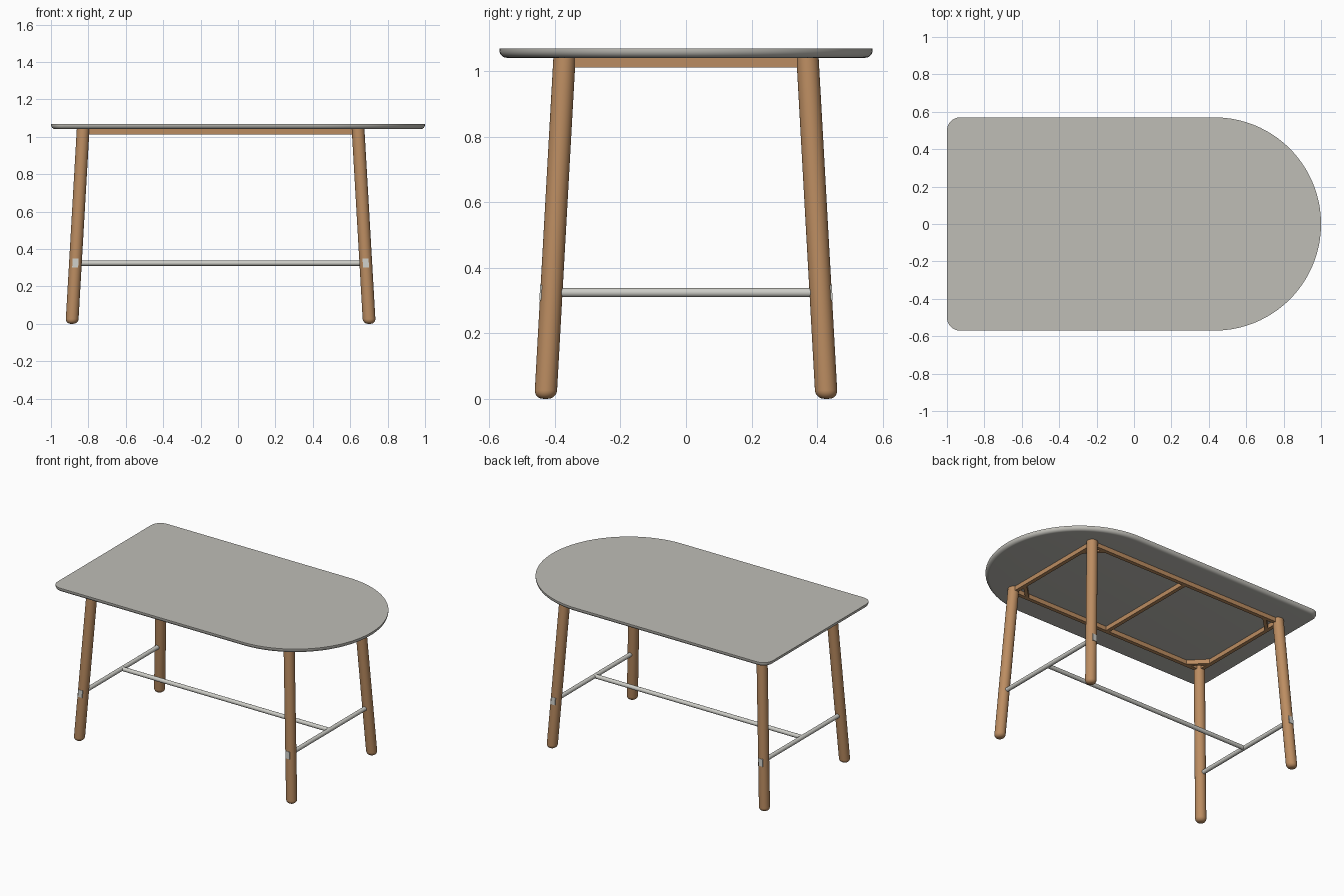
import bpy, bmesh, math
from mathutils import Vector

if "Cube" in bpy.data.objects:
    bpy.data.objects.remove(bpy.data.objects["Cube"])


def material(name, rgb):
    m = bpy.data.materials.new(name)
    m.diffuse_color = (*rgb, 1)
    m.use_nodes = True
    m.node_tree.nodes["Principled BSDF"].inputs["Base Color"].default_value = m.diffuse_color
    return m


GREY = material("warm grey laminate", (0.52, 0.51, 0.47))
WOOD = material("oak wood", (0.50, 0.265, 0.12))
METAL = material("light metal", (0.61, 0.61, 0.57))


def finish(name, bm, mat):
    bmesh.ops.recalc_face_normals(bm, faces=bm.faces)
    me = bpy.data.meshes.new(name)
    bm.to_mesh(me)
    bm.free()
    me.polygons.foreach_set("use_smooth", [True] * len(me.polygons))
    me.set_sharp_from_angle(angle=math.radians(32))
    me.materials.append(mat)
    ob = bpy.data.objects.new(name, me)
    bpy.context.collection.objects.link(ob)
    return ob


def loft(name, rings, mat):
    """Skin a stack of equal-length closed rings and cap both ends."""
    bm = bmesh.new()
    vs = [[bm.verts.new(p) for p in r] for r in rings]
    n = len(vs[0])
    for a, b in zip(vs, vs[1:]):
        for i in range(n):
            j = (i + 1) % n
            bm.faces.new((a[i], a[j], b[j], b[i]))
    bm.faces.new(vs[0][::-1])
    bm.faces.new(vs[-1])
    return finish(name, bm, mat)


def rod(name, a, b, r, mat, n=24):
    a, b = Vector(a), Vector(b)
    q = (b - a).to_track_quat('Z', 'Y')
    circ = [q @ Vector((r * math.cos(t), r * math.sin(t), 0))
            for t in (2 * math.pi * i / n for i in range(n))]
    return loft(name, [[a + c for c in circ], [b + c for c in circ]], mat)


def bar(name, a, b, width, z0, z1, mat):
    """Rectangular bar between two plan points."""
    a, b = Vector((*a, 0)), Vector((*b, 0))
    d = (b - a).normalized()
    s = Vector((-d.y, d.x, 0)) * width / 2
    plan = [a - s, b - s, b + s, a + s]
    return loft(name, [[p + Vector((0, 0, z)) for p in plan] for z in (z0, z1)], mat)


# Table top: one half-round end, two small corners, rounded lower edge
Z_UNDER, Z_TOP, R = 1.041, 1.069, 0.57


def outline(inset, z):
    pts = []
    for cx, cy, r, a0, a1, n in ((1 - R, 0, R, -90, 90, 64),
                                 (-0.93, 0.50, 0.07, 90, 180, 12),
                                 (-0.93, -0.50, 0.07, 180, 270, 12)):
        for i in range(n + 1):
            t = math.radians(a0 + (a1 - a0) * i / n)
            pts.append((cx + (r - inset) * math.cos(t), cy + (r - inset) * math.sin(t), z))
    return pts


F = 0.023
rings = [outline(F * (1 - math.sin(t)), Z_UNDER + F * (1 - math.cos(t)))
         for t in (math.pi / 2 * i / 7 for i in range(8))]
rings.append(outline(0, Z_TOP))
loft("table_top", rings, GREY)

# Legs, splayed outwards, with rounded feet
CX, LEG_R, FOOT = -0.093, 0.034, 0.026


def leg_axis(sx, sy, z):
    k = z / Z_UNDER
    return CX + sx * (0.795 - 0.06 * k), sy * (0.429 - 0.058 * k)


prof = [(LEG_R - FOOT * (1 - math.sin(t)), FOOT * (1 - math.cos(t)))
        for t in (math.pi / 2 * i / 7 for i in range(8))] + [(LEG_R, Z_UNDER)]
ZS = 0.324  # stretcher height
for sx, xn in ((-1, "left"), (1, "right")):
    for sy, yn in ((-1, "front"), (1, "back")):
        rings = []
        for r, z in prof:
            x, y = leg_axis(sx, sy, z)
            rings.append([(x + r * math.cos(t), y + r * math.sin(t), z)
                          for t in (2 * math.pi * i / 40 for i in range(40))])
        loft(f"{yn}_{xn}_leg", rings, WOOD)

        # Small metal cap on the outer side of the leg, following its slant
        rings = []
        for z in (ZS - 0.024, ZS + 0.024):
            x, y = leg_axis(sx, sy, z)
            w, o = 0.016, y + sy * 0.0355
            rings.append([(x - w, y, z), (x + w, y, z), (x + w, o, z), (x - w, o, z)])
        loft(f"{yn}_{xn}_leg_cap", rings, METAL)

        # Diagonal corner brace between the rails
        x, y = leg_axis(sx, sy, 1.03)
        bar(f"{yn}_{xn}_corner_brace", (x - sx * 0.11, y), (x, y - sy * 0.11),
            0.022, 1.012, Z_UNDER, WOOD)

# Rails under the top
RX, RY = 0.735, 0.371
for s, xn, yn in ((-1, "left", "front"), (1, "right", "back")):
    bar(f"{yn}_rail", (CX - RX, s * RY), (CX + RX, s * RY), 0.026, 1.012, Z_UNDER, WOOD)
    bar(f"{xn}_rail", (CX + s * RX, -RY), (CX + s * RX, RY), 0.026, 1.012, Z_UNDER, WOOD)
bar("middle_rail", (CX, -RY), (CX, RY), 0.026, 1.012, Z_UNDER, WOOD)

# H-shaped metal stretcher
ends = []
for s, xn in ((-1, "left"), (1, "right")):
    x, y = leg_axis(s, 1, ZS)
    ends.append(x)
    rod(f"{xn}_stretcher", (x, -y, ZS), (x, y, ZS), 0.014, METAL)
rod("long_stretcher", (ends[0], 0, ZS), (ends[1], 0, ZS), 0.0138, METAL)
